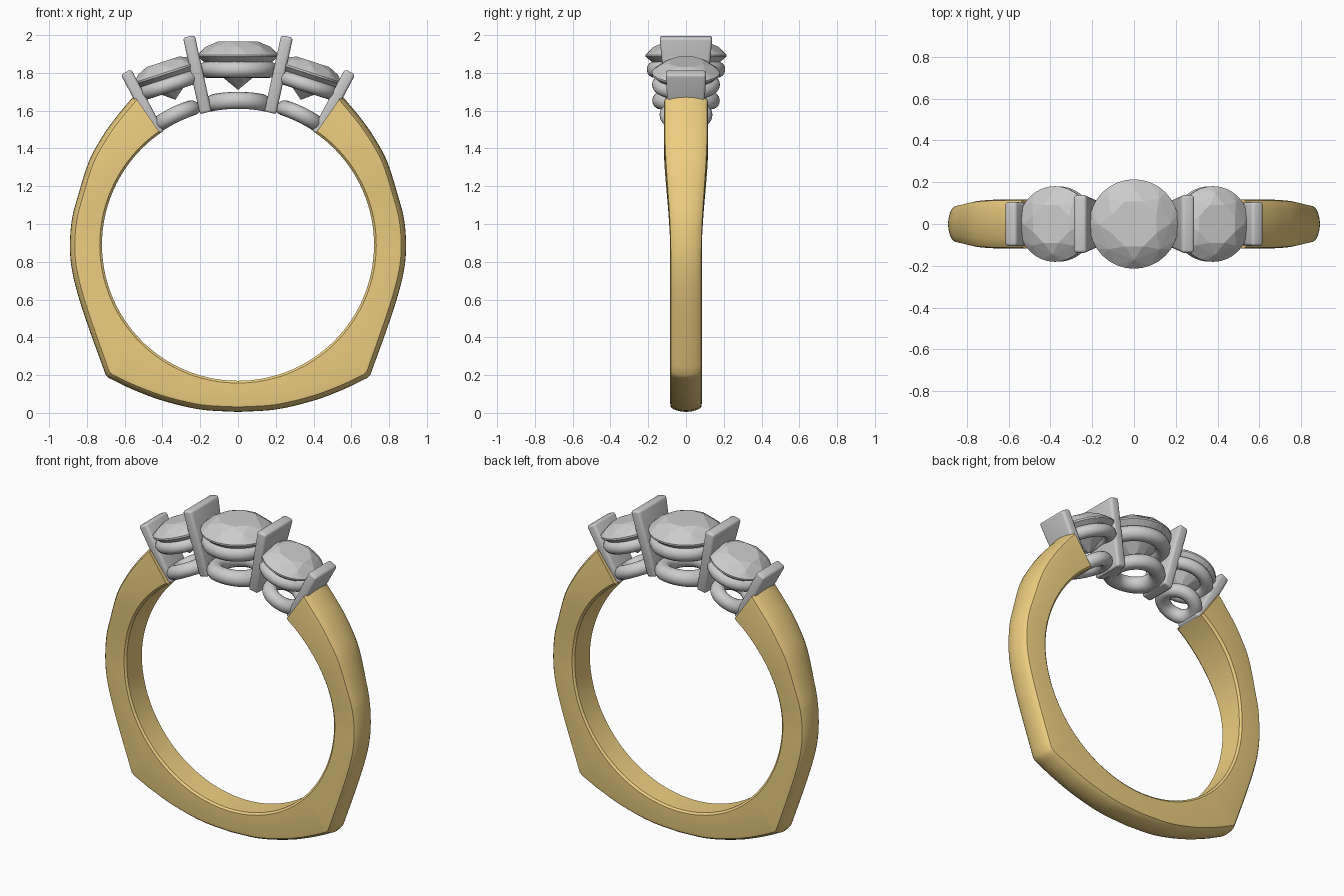
import bpy, bmesh, math
from math import sin, cos, radians, pi
from mathutils import Vector, Matrix

if "Cube" in bpy.data.objects:
    bpy.data.objects.remove(bpy.data.objects["Cube"])

CZ, FINGER = 0.89, 0.72          # finger hole centre height and radius

gold = bpy.data.materials.new("gold")
gold.diffuse_color = (0.85, 0.62, 0.22, 1)
gold.use_nodes = True
gold.node_tree.nodes["Principled BSDF"].inputs["Base Color"].default_value = gold.diffuse_color


def finish(bm, name, angle=None, mat=None):
    bmesh.ops.recalc_face_normals(bm, faces=bm.faces)
    me = bpy.data.meshes.new(name)
    bm.to_mesh(me)
    bm.free()
    ob = bpy.data.objects.new(name, me)
    bpy.context.collection.objects.link(ob)
    if mat:
        me.materials.append(mat)
    if angle:
        bpy.ops.object.select_all(action='DESELECT')
        ob.select_set(True)
        bpy.context.view_layer.objects.active = ob
        bpy.ops.object.shade_smooth_by_angle(angle=radians(angle))
    return ob


def clear_finger(bm):
    # push anything inside the finger hole out onto its wall
    for v in bm.verts:
        d = Vector((v.co.x, v.co.z - CZ))
        if d.length < FINGER:
            d = d.normalized() * FINGER
            v.co.x, v.co.z = d.x, d.y + CZ


def spline(pts, n):
    # Catmull-Rom through the points
    p = [Vector(q) for q in pts]
    p = [2 * p[0] - p[1]] + p + [2 * p[-1] - p[-2]]
    out = []
    for i in range(1, len(p) - 2):
        a, b, c, d = p[i - 1:i + 3]
        for k in range(n):
            t = k / n
            out.append(0.5 * (2 * b + (c - a) * t + (2 * a - 5 * b + 4 * c - d) * t * t
                              + (3 * b - a - 3 * c + d) * t ** 3))
    return out + [p[-2]]


def place(x, z, tilt):
    # positive tilt leans the local z axis toward +x
    return Matrix.Translation((x, 0, z)) @ Matrix.Rotation(radians(tilt), 4, 'Y')


# shank: domed section lofted along the outer outline, right half then left half
foot = spline([(0, 0.005), (0.2, 0.018), (0.4, 0.065), (0.56, 0.125), (0.685, 0.185)], 5)
side = spline([(0.70, 0.2), (0.78, 0.42), (0.84, 0.6), (0.878, 0.75), (0.89, 0.88), (0.88, 1.02),
               (0.85, 1.14), (0.79, 1.33), (0.72, 1.46), (0.65, 1.56), (0.55, 1.68)], 5)
half = foot + side
outline = [Vector((-p.x, p.y)) for p in reversed(half[1:])] + half
dome = [(0.045, 1), (0.026, 0.96), (0.016, 0.82), (0.008, 0.6), (0.002, 0.3)]
bm = bmesh.new()
rows = []
for p in outline:
    d = Vector((p.x, p.y - CZ))
    r = d.length
    d.normalize()
    t = min(1, max(0, (p.y - 0.85) / 0.7))
    w = 0.084 + 0.033 * t * t * (3 - 2 * t)
    sec = [(FINGER, w * 0.88), (FINGER + 0.012, w)] + [(r - a, w * b) for a, b in dome]
    sec = sec + [(r, 0)] + [(a, -b) for a, b in reversed(sec)]
    rows.append([bm.verts.new((d.x * a, y, CZ + d.y * a)) for a, y in sec])
for a, b in zip(rows, rows[1:]):
    for i in range(len(a)):
        j = (i + 1) % len(a)
        bm.faces.new((a[i], a[j], b[j], b[i]))
bm.faces.new(rows[0])
bm.faces.new(rows[-1])
finish(bm, "shank", 30, gold)


# faceted round gem: table, crown, girdle, pavilion as a convex hull
def gem(name, mat, r, crown, depth):
    bm = bmesh.new()
    for n, k, z, off in ((8, 0.54, crown, 0.5), (8, 0.80, crown * 0.62, 0), (32, 1, 0.004, 0),
                         (32, 1, -0.006, 0), (8, 0.3, -depth * 0.73, 0.5)):
        for i in range(n):
            a = 2 * pi * (i + off) / n
            bm.verts.new((r * k * cos(a), r * k * sin(a), z))
    bm.verts.new((0, 0, -depth))
    bmesh.ops.convex_hull(bm, input=bm.verts)
    bmesh.ops.dissolve_limit(bm, angle_limit=radians(1), verts=bm.verts, edges=bm.edges)
    bm.transform(mat)
    finish(bm, name)


# round wire ring; curved ones follow the finger hole
def wire(name, mat, R, r, curved=False):
    bm = bmesh.new()
    n, m = 48, 16
    g = [[bm.verts.new(((R + r * cos(2 * pi * j / m)) * cos(2 * pi * i / n),
                        (R + r * cos(2 * pi * j / m)) * sin(2 * pi * i / n),
                        r * sin(2 * pi * j / m))) for j in range(m)] for i in range(n)]
    for i in range(n):
        for j in range(m):
            k, l = (i + 1) % n, (j + 1) % m
            bm.faces.new((g[i][j], g[k][j], g[k][l], g[i][l]))
    if curved:
        for v in bm.verts:
            v.co.z -= v.co.x ** 2 / (2 * FINGER)
    bm.transform(mat)
    clear_finger(bm)
    finish(bm, name, 50)


# bar: rounded plate between two points, narrower at the foot
def bar(name, low, top, thick, w_low, w_top):
    lo, hi = Vector(low), Vector(top)
    d = (hi - lo).normalized()
    s = Vector((d.y, -d.x)) * thick / 2
    bm = bmesh.new()
    bmesh.ops.create_cube(bm, size=2)
    for v in bm.verts:
        c, w = (hi, w_top) if v.co.z > 0 else (lo, w_low)
        q = c + s * v.co.x
        v.co = (q.x, w * v.co.y, q.y)
    bmesh.ops.bevel(bm, geom=bm.edges[:], offset=0.016, segments=3, profile=0.5, affect='EDGES')
    clear_finger(bm)
    finish(bm, name, 40)


# centre setting
gem("centre_gem", place(0, 1.892, 0), 0.214, 0.074, 0.182)
wire("centre_upper_ring", place(0, 1.818, 0), 0.163, 0.045)
wire("centre_lower_ring", place(0, 1.653, 0), 0.132, 0.047, True)

# side settings and bars, mirrored
for s, side_name in ((-1, "left"), (1, "right")):
    gem(side_name + "_gem", place(s * 0.378, 1.80, s * 18), 0.181, 0.062, 0.15)
    wire(side_name + "_upper_ring", place(s * 0.36, 1.738, s * 18), 0.142, 0.038)
    wire(side_name + "_lower_ring", place(s * 0.335, 1.578, s * 26), 0.098, 0.042, True)
    bar(side_name + "_inner_bar", (s * 0.17, 1.585), (s * 0.26, 1.993), 0.064, 0.10, 0.14)
    bar(side_name + "_outer_bar", (s * 0.418, 1.475), (s * 0.593, 1.805), 0.062, 0.09, 0.107)
